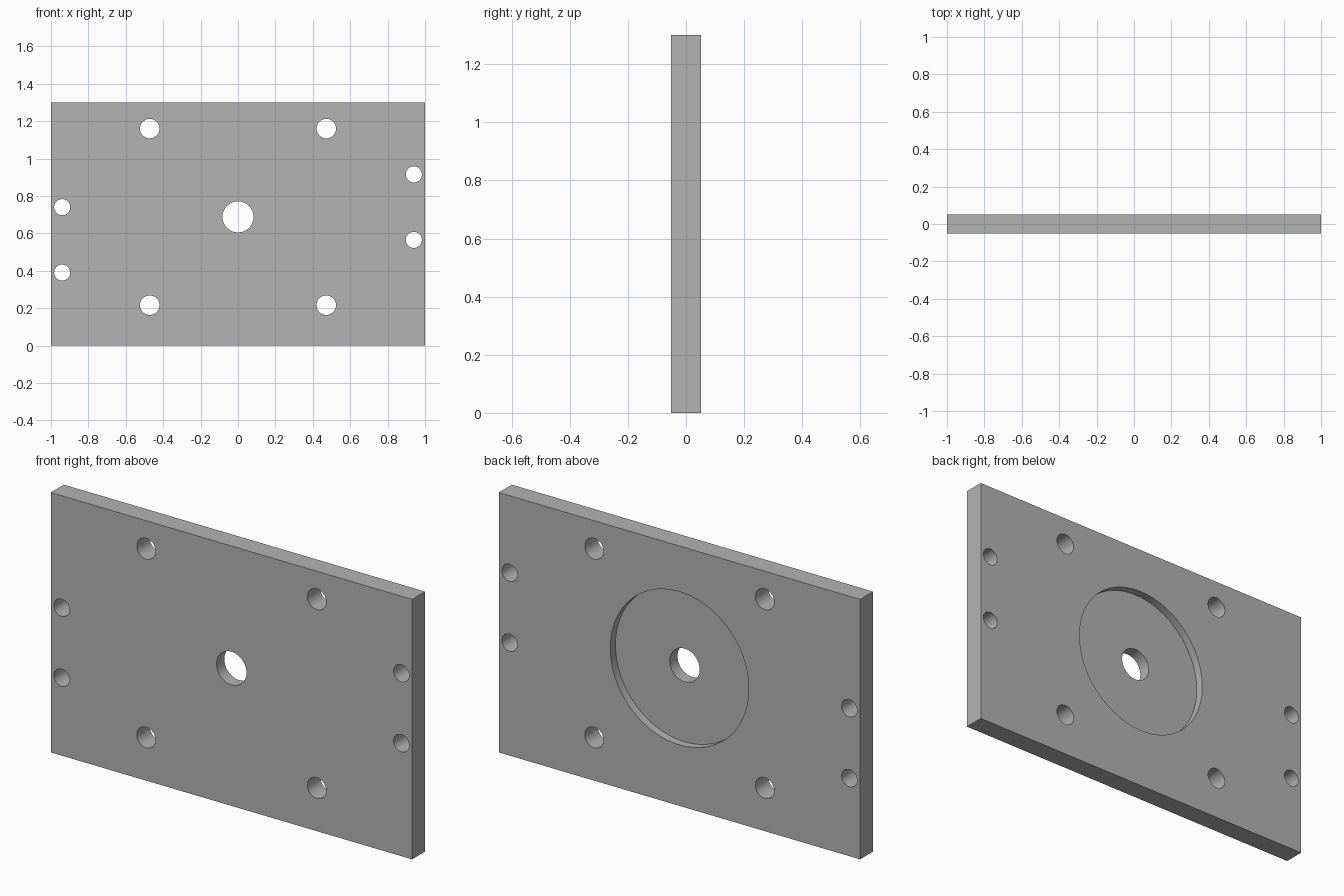
import bpy
import math

WIDTH, THICK, HEIGHT = 2.0, 0.103, 1.30
CENTRE_Z = 0.688

if "Cube" in bpy.data.objects:
    bpy.data.objects.remove(bpy.data.objects["Cube"], do_unlink=True)

# Material
grey = bpy.data.materials.new("plain grey")
grey.use_nodes = True
colour = (0.45, 0.45, 0.45, 1.0)
grey.diffuse_color = colour
grey.node_tree.nodes["Principled BSDF"].inputs["Base Color"].default_value = colour

# Flat plate
bpy.ops.mesh.primitive_cube_add(size=1, location=(0, 0, HEIGHT / 2))
plate = bpy.context.object
plate.name = "mounting_plate"
plate.scale = (WIDTH, THICK, HEIGHT)
bpy.ops.object.transform_apply(location=True, rotation=False, scale=True)
plate.data.materials.append(grey)


def cut_round(name, x, z, radius, y=0.0, depth=0.4, sides=48):
    """Cut a round hole along y, then remove the cutter."""
    bpy.ops.mesh.primitive_cylinder_add(
        vertices=sides, radius=radius, depth=depth,
        location=(x, y, z), rotation=(math.pi / 2, 0, 0))
    cutter = bpy.context.object
    cutter.name = name
    cutter.hide_render = True
    cutter.data.materials.append(grey)
    bpy.context.view_layer.objects.active = plate
    mod = plate.modifiers.new(name, "BOOLEAN")
    mod.operation = "DIFFERENCE"
    mod.solver = "EXACT"
    mod.object = cutter
    bpy.ops.object.modifier_apply(modifier=mod.name)
    bpy.data.objects.remove(cutter, do_unlink=True)


# Shallow round recess in the back, and the bore through it
recess = 0.041
cut_round("back_recess", 0, CENTRE_Z, 0.383,
          y=THICK / 2 - recess + 0.1, depth=0.2, sides=96)
cut_round("centre_bore", 0, CENTRE_Z, 0.083)

# Four bolt holes in a square around the bore
for sx in (-1, 1):
    for sz in (-1, 1):
        cut_round("bolt_hole", sx * 0.472, CENTRE_Z + sz * 0.472, 0.052)

# Staggered pairs of smaller holes along each end
for x, low in ((-0.94, 0.39), (0.94, 0.565)):
    for z in (low, low + 0.35):
        cut_round("edge_hole", x, z, 0.043)

# Smooth hole walls with crisp rims
bpy.ops.object.select_all(action="DESELECT")
plate.select_set(True)
bpy.context.view_layer.objects.active = plate
bpy.ops.object.shade_smooth_by_angle(angle=math.radians(30))
